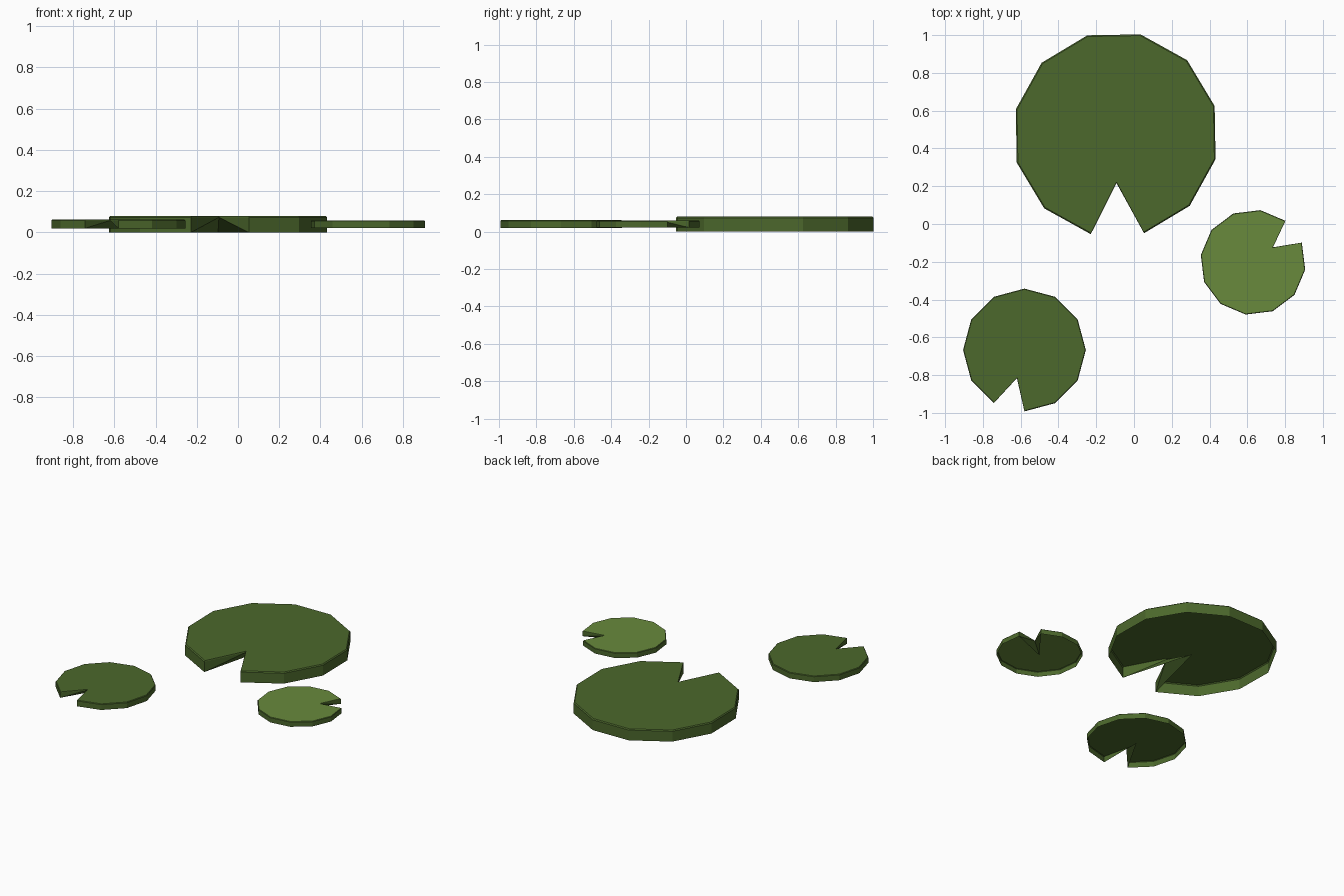
import bpy, bmesh, math

if "Cube" in bpy.data.objects:
    bpy.data.objects.remove(bpy.data.objects["Cube"])

def material(name, rgb):
    m = bpy.data.materials.new(name)
    m.diffuse_color = (*rgb, 1)
    m.use_nodes = True
    m.node_tree.nodes["Principled BSDF"].inputs["Base Color"].default_value = m.diffuse_color
    return m

DARK = material("dark leaf green", (0.072, 0.138, 0.025))
LIGHT = material("light leaf green", (0.138, 0.254, 0.045))

def lily_pad(name, cx, cy, r, notch_deg, z0, z1, top_mat):
    """Open-bottomed 12-sided leaf shell with a V notch."""
    bm = bmesh.new()
    na = math.radians(notch_deg)
    angles = [na + math.radians(15 + 30 * i) for i in range(12)]

    def ring(rad, tip, z):
        pts = [(rad * math.cos(a), rad * math.sin(a)) for a in angles]
        pts.append((tip * math.cos(na), tip * math.sin(na)))
        return [bm.verts.new((cx + x, cy + y, z)) for x, y in pts]

    bev = 0.012 * r
    top = ring(r - bev, 0.475 * r - bev, z1)      # flat leaf surface
    edge = ring(r, 0.475 * r, z1 - bev)           # chamfered rim
    low = ring(r, 0.0, z0)                        # notch reaches the centre below
    bm.faces.new(top)
    n = len(top)
    for i in range(n):
        j = (i + 1) % n
        bm.faces.new((edge[i], edge[j], top[j], top[i])).material_index = 1
        if i < 11:                                # outer wall
            bm.faces.new((low[i], low[j], edge[j], edge[i])).material_index = 1
        else:                                     # notch wall, upright part and slope
            c, t = (i, j) if i == 11 else (j, i)
            tris = [(low[c], edge[t], edge[c]), (low[c], low[t], edge[t])]
            for f in tris:
                if c != i:
                    f = f[::-1]
                bm.faces.new(f).material_index = 1
    me = bpy.data.meshes.new(name)
    bm.to_mesh(me)
    bm.free()
    me.materials.append(top_mat)
    me.materials.append(DARK)
    bpy.context.collection.objects.link(bpy.data.objects.new(name, me))

lily_pad("large_lily_pad", -0.097, 0.475, 0.545, -89, 0.0, 0.08, DARK)
lily_pad("medium_lily_pad", -0.58, -0.667, 0.325, 255, 0.02, 0.062, DARK)
lily_pad("small_lily_pad", 0.63, -0.203, 0.279, 37, 0.022, 0.059, LIGHT)
